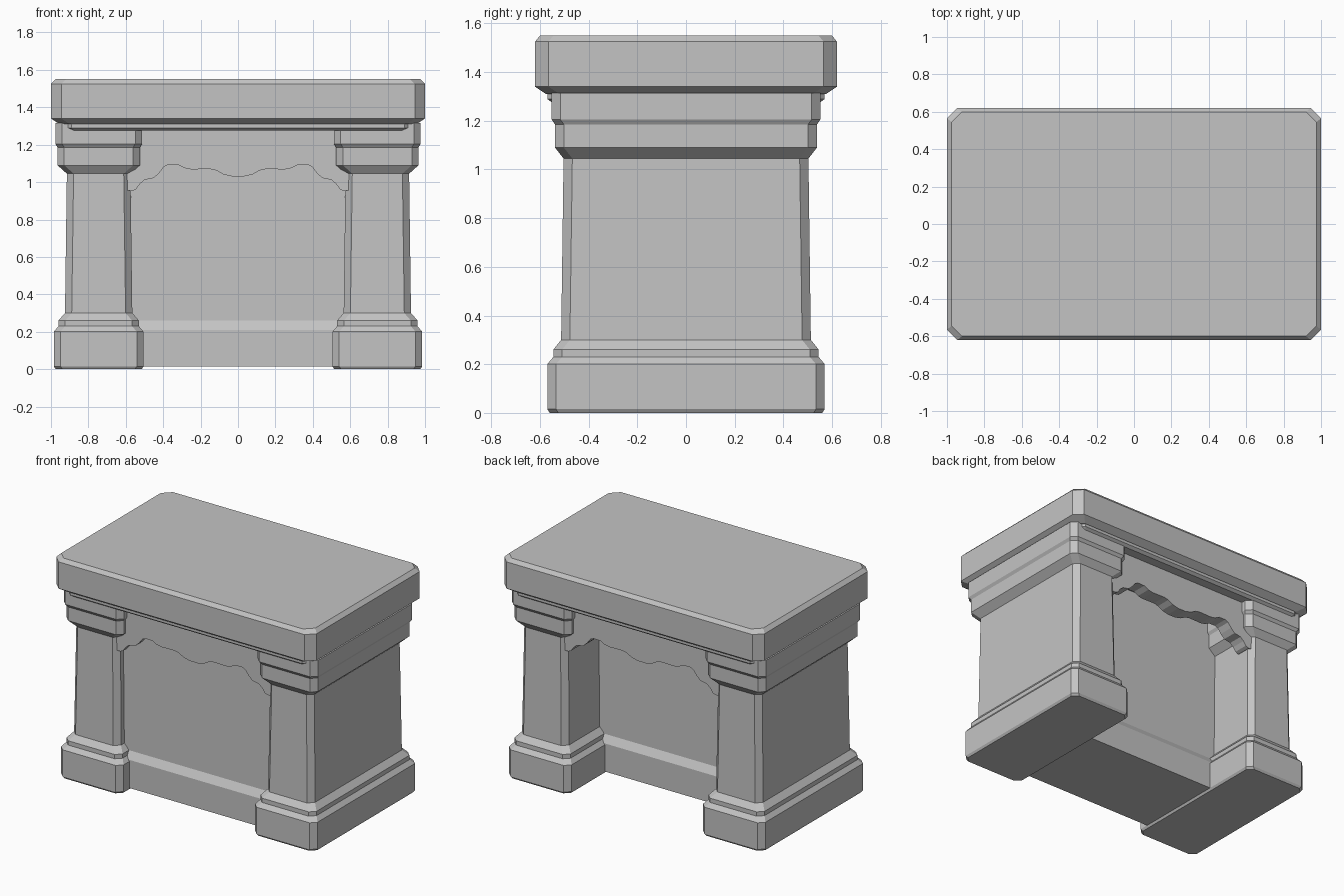
import bpy
import bmesh

cube = bpy.data.objects.get("Cube")
if cube:
    bpy.data.objects.remove(cube, do_unlink=True)

stone = bpy.data.materials.new("plain_grey")
stone.use_nodes = True
grey = (0.55, 0.55, 0.55, 1)
stone.diffuse_color = grey
stone.node_tree.nodes["Principled BSDF"].inputs["Base Color"].default_value = grey


def finish(name, bm):
    bmesh.ops.recalc_face_normals(bm, faces=bm.faces)
    mesh = bpy.data.meshes.new(name)
    bm.to_mesh(mesh)
    bm.free()
    mesh.materials.append(stone)
    obj = bpy.data.objects.new(name, mesh)
    bpy.context.collection.objects.link(obj)
    return obj


def ring(bm, cx, cy, z, hx, hy, c):
    """Rectangle with cut corners at height z."""
    corners = []
    for sx, sy in ((1, 1), (-1, 1), (-1, -1), (1, -1)):
        pair = [(sx * hx, sy * (hy - c)), (sx * (hx - c), sy * hy)]
        corners += pair if sx * sy > 0 else pair[::-1]
    return [bm.verts.new((cx + x, cy + y, z)) for x, y in corners]


def loft(name, levels, cx=0, cy=0, c=0.04):
    """Stack cut-corner rectangles (z, half x, half y) into a solid."""
    bm = bmesh.new()
    rings = [ring(bm, cx, cy, z, hx, hy, c) for z, hx, hy in levels]
    for a, b in zip(rings, rings[1:]):
        for i in range(8):
            j = (i + 1) % 8
            bm.faces.new((a[i], a[j], b[j], b[i]))
    bm.faces.new(rings[0])
    bm.faces.new(rings[-1])
    return finish(name, bm)


# Table top and the thin moulding beneath it
loft("table_top", [(1.31, 0.955, 0.575), (1.34, 1.0, 0.62),
                   (1.525, 1.0, 0.62), (1.55, 0.975, 0.6)], c=0.055)
loft("under_top_moulding", [(1.275, 0.895, 0.55), (1.29, 0.91, 0.57),
                            (1.315, 0.91, 0.57)], c=0.02)

# Pedestals: base, step, tapered shaft and two-step capital
pedestal = [(0, 0.23, 0.56), (0.015, 0.24, 0.57), (0.2, 0.24, 0.57),
            (0.23, 0.215, 0.545), (0.26, 0.215, 0.545), (0.3, 0.18, 0.513),
            (1.045, 0.17, 0.503), (1.09, 0.22, 0.538), (1.185, 0.22, 0.538),
            (1.205, 0.232, 0.552), (1.315, 0.232, 0.552)]
for side, cx in (("left", 0.745), ("right", -0.745)):
    loft(side + "_pedestal", pedestal, cx=cx, c=0.036)

# Centre panel, nearer the front, leaving a knee hole at the back
loft("centre_panel", [(0.015, 0.62, 0.32), (0.21, 0.62, 0.32),
                      (0.26, 0.62, 0.29), (1.3, 0.62, 0.285)],
     cy=-0.15, c=0.001)

# Scalloped aprons, front and back
half_edge = [(0.03, 1.03), (0.08, 1.042), (0.115, 1.062), (0.15, 1.07),
             (0.25, 1.068), (0.285, 1.075), (0.32, 1.093), (0.37, 1.094),
             (0.395, 1.083), (0.42, 1.05), (0.45, 1.022), (0.5, 1.012),
             (0.525, 0.99), (0.545, 0.962), (0.565, 0.953), (0.6, 0.955)]


def apron(name, y0, y1):
    bm = bmesh.new()
    edge = [(-x, z) for x, z in reversed(half_edge)] + half_edge
    outline = edge + [(0.6, 1.3), (-0.6, 1.3)]
    face = bm.faces.new([bm.verts.new((x, y0, z)) for x, z in outline])
    out = bmesh.ops.extrude_face_region(bm, geom=[face])
    moved = [v for v in out["geom"] if isinstance(v, bmesh.types.BMVert)]
    bmesh.ops.translate(bm, verts=moved, vec=(0, y1 - y0, 0))
    finish(name, bm)


apron("front_apron", -0.485, -0.38)
apron("back_apron", 0.485, 0.38)
